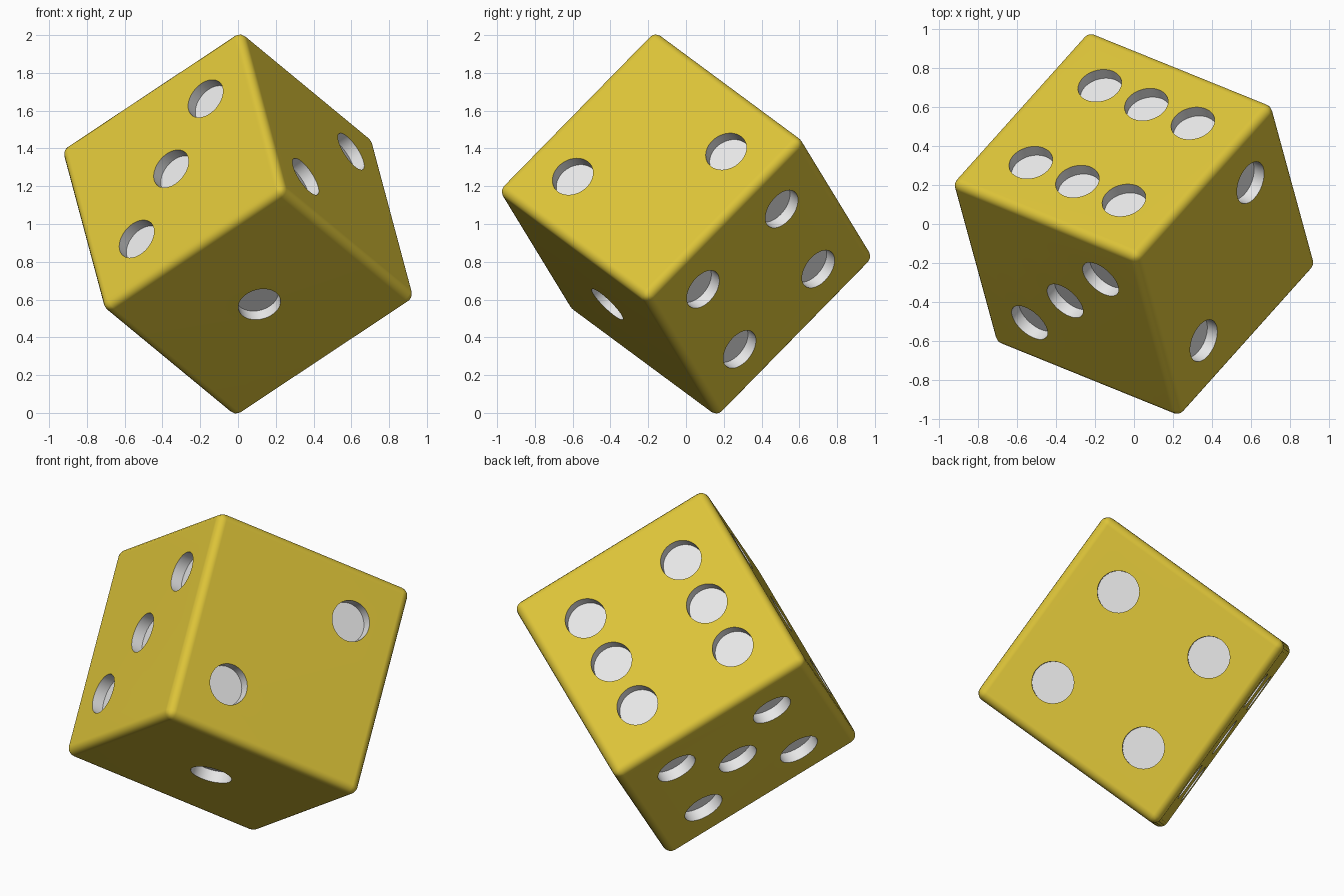
import bpy, bmesh, math
from mathutils import Matrix, Vector

if "Cube" in bpy.data.objects:
    bpy.data.objects.remove(bpy.data.objects["Cube"])

H, BEVEL = 0.606, 0.046              # half edge, edge rounding
PIP_R, PIP_D, S = 0.114, 0.065, 0.303  # pip radius, depth, spacing


def material(name, rgb):
    m = bpy.data.materials.new(name)
    m.diffuse_color = (*rgb, 1)
    m.use_nodes = True
    m.node_tree.nodes["Principled BSDF"].inputs["Base Color"].default_value = m.diffuse_color
    return m


yellow = material("yellow", (0.72, 0.55, 0.04))
white = material("pip_white", (0.8, 0.8, 0.8))


def new_object(name, bm):
    me = bpy.data.meshes.new(name)
    bm.to_mesh(me)
    bm.free()
    me.materials.append(yellow)
    me.materials.append(white)
    ob = bpy.data.objects.new(name, me)
    bpy.context.collection.objects.link(ob)
    return ob


# Tilted axes of the die, made exactly square to each other
ax = Vector((-0.585, -0.653, 0.483)).normalized()
az = Vector((-0.189, 0.686, 0.703))
az = (az - ax * az.dot(ax)).normalized()
ay = az.cross(ax)
tilt = Matrix((ax, ay, az)).transposed().to_4x4()
place = Matrix.Translation((0, 0, 1)) @ tilt

# Body
bm = bmesh.new()
bmesh.ops.create_cube(bm, size=2 * H)
bm.transform(place)
die = new_object("die", bm)
bev = die.modifiers.new("round_edges", 'BEVEL')
bev.width, bev.segments = BEVEL, 4

# Pips: (outward normal, list of positions on the face) in die axes
corners = [(a, b) for a in (-1, 1) for b in (-1, 1)]
X, Y, Z = Vector((1, 0, 0)), Vector((0, 1, 0)), Vector((0, 0, 1))
faces = [
    (-Z, X, Y, [(0, 0)]),
    (Y, X, Z, [(-1, 1), (1, -1)]),
    (X, Y, Z, [(-1, -1), (0, 0), (1, 1)]),
    (-X, Y, Z, corners),
    (-Y, X, Z, corners + [(0, 0)]),
    (Z, X, Y, [(a, b) for a in (-1, 1) for b in (-1, 0, 1)]),
]
bm = bmesh.new()
for n, u, v, spots in faces:
    turn = n.to_track_quat('Z', 'Y').to_matrix().to_4x4()
    for a, b in spots:
        centre = n * H + (u * a + v * b) * S
        bmesh.ops.create_cone(bm, cap_ends=True, segments=48, radius1=PIP_R,
                              radius2=PIP_R, depth=2 * PIP_D,
                              matrix=place @ Matrix.Translation(centre) @ turn)
for f in bm.faces:
    f.material_index = 1
cutter = new_object("pip_cutter", bm)
cutter.hide_render = True

cut = die.modifiers.new("pips", 'BOOLEAN')
cut.operation, cut.solver, cut.object = 'DIFFERENCE', 'EXACT', cutter

# Apply, drop the cutter, smooth the rounded edges
bpy.context.view_layer.objects.active = die
die.select_set(True)
for m in list(die.modifiers):
    bpy.ops.object.modifier_apply(modifier=m.name)
bpy.data.objects.remove(cutter)
bpy.ops.object.shade_smooth_by_angle(angle=math.radians(35))
wn = die.modifiers.new("flat_faces", 'WEIGHTED_NORMAL')
wn.keep_sharp = True
